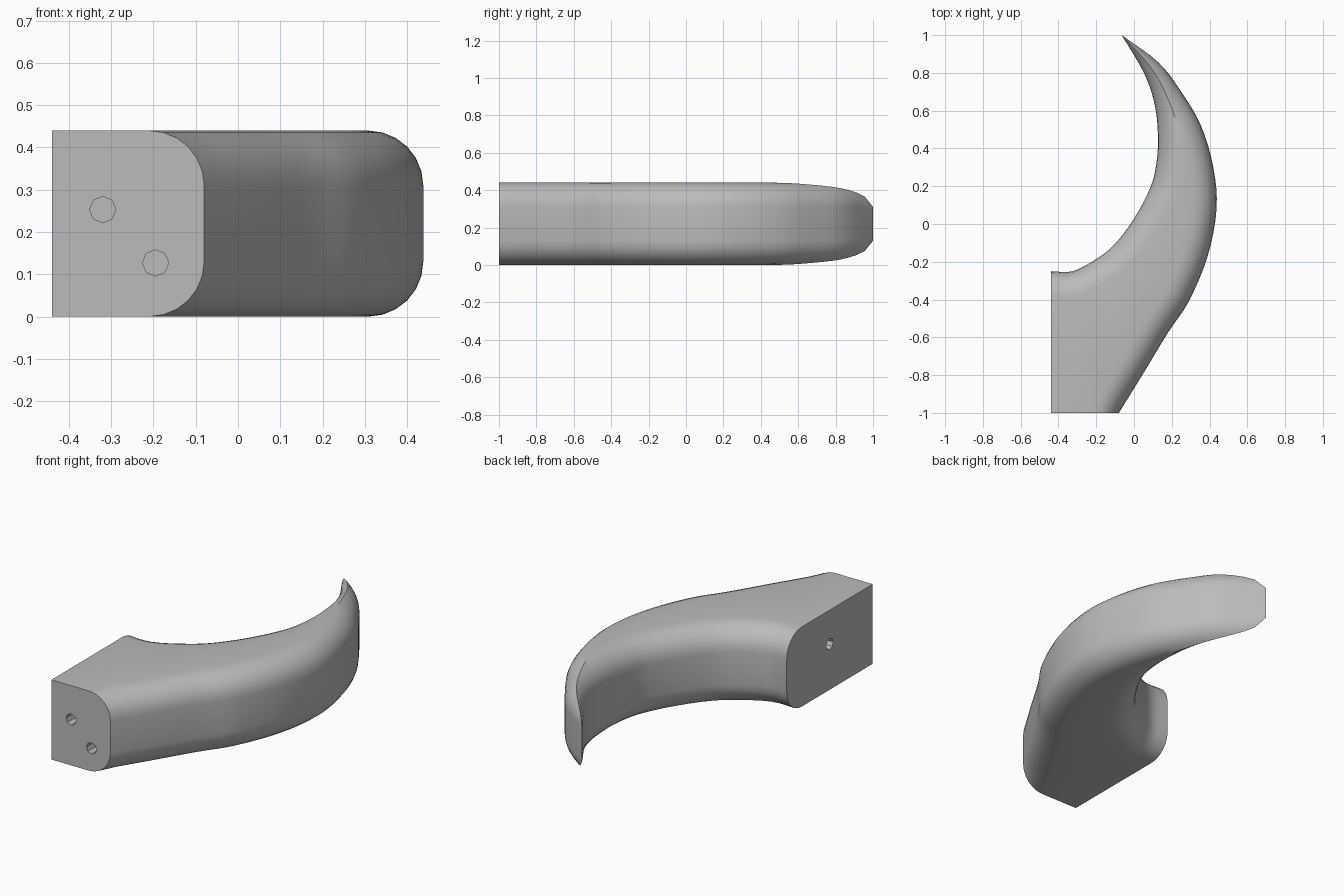
import bpy, bmesh, math
from mathutils import Vector

cube = bpy.data.objects.get("Cube")
if cube:
    bpy.data.objects.remove(cube)

H, R, ARC, SUB = 0.44, 0.13, 6, 4   # height, edge radius, arc steps, steps per span

grey = bpy.data.materials.new("plain grey")
grey.use_nodes = True
grey.diffuse_color = (0.5, 0.5, 0.5, 1)
grey.node_tree.nodes["Principled BSDF"].inputs["Base Color"].default_value = (0.5, 0.5, 0.5, 1)

# Matching points along the outer and inner edges, from the base to the tip
outer = [(-.08, -1), (.05, -.79), (.18, -.575), (.29, -.41), (.39, -.17), (.437, .08),
         (.42, .3), (.355, .52), (.25, .7), (.13, .855), (-.065, 1)]
inner = [(-.44, -.25), (-.325, -.25), (-.2, -.185), (-.1, -.105), (.005, .037), (.085, .19),
         (.115, .3), (.127, .44), (.112, .62), (.055, .795), (-.065, 1)]


def smooth_path(points):
    """Catmull-Rom curve through the points."""
    p = [Vector(q) for q in points]
    p = [2 * p[0] - p[1]] + p + [2 * p[-1] - p[-2]]
    path = []
    for i in range(1, len(p) - 2):
        a, b, c, d = p[i - 1:i + 3]
        for s in range(SUB):
            t = s / SUB
            path.append(b + (c - a) * t / 2 + (a - 2.5 * b + 2 * c - d / 2) * t * t
                        + (1.5 * (b - c) + (d - a) / 2) * t ** 3)
    return path + [p[-2]]


def inward(path, i, other):
    """Direction from an edge into the body, following the other edge where thin."""
    chord = other[i] - path[i]
    width = chord.length
    if width < 1e-4:
        return Vector((0, 0))
    tangent = path[min(i + 1, len(path) - 1)] - path[max(i - 1, 0)]
    normal = Vector((-tangent.y, tangent.x)).normalized()
    if normal.dot(chord) < 0:
        normal = -normal
    f = min(max((width - 2 * R) / 0.12, 0), 1)
    return chord.normalized().lerp(normal, f).normalized()


def rounded_side(p, u, width):
    """Edge profile from bottom to top, its roundings cut short where thin."""
    reach = min(R, width / 2)
    limit = math.acos(1 - reach / R)
    top = []
    for k in range(ARC + 1):
        a = limit * k / ARC
        q = p + u * R * (1 - math.cos(a))
        top.append((q.x, q.y, H - R + R * math.sin(a)))
    return [(x, y, H - z) for x, y, z in reversed(top)] + top


# Hook body: rounded sections joined along the two edges
out_path, in_path = smooth_path(outer), smooth_path(inner)
bm = bmesh.new()
rings = []
for i, (o, n) in enumerate(zip(out_path, in_path)):
    uo, un = inward(out_path, i, in_path), inward(in_path, i, out_path)
    if i == 0:
        uo, un = Vector((-1, 0)), Vector((0, -1))
    w = (n - o).length
    section = rounded_side(o, uo, w) + rounded_side(n, un, w)[::-1]
    rings.append([bm.verts.new(c) for c in section])
size = len(rings[0])
for a, b in zip(rings, rings[1:]):
    for k in range(size):
        m = (k + 1) % size
        bm.faces.new((a[k], a[m], b[m], b[k]))

# Square mounting corner closing the base
low, high = bm.verts.new((-.44, -1, 0)), bm.verts.new((-.44, -1, H))
front, side = rings[0][:size // 2], rings[0][size // 2:]
bm.faces.new(front + [high, low])
bm.faces.new(side + [low, high])
bm.faces.new((front[-1], side[0], high))
bm.faces.new((front[0], low, side[-1]))
bmesh.ops.remove_doubles(bm, verts=bm.verts, dist=1e-4)
bmesh.ops.dissolve_degenerate(bm, edges=bm.edges, dist=1e-5)
bmesh.ops.recalc_face_normals(bm, faces=bm.faces)
mesh = bpy.data.meshes.new("hook")
bm.to_mesh(mesh)
bm.free()
mesh.materials.append(grey)
hook = bpy.data.objects.new("hook", mesh)
bpy.context.collection.objects.link(hook)

# Screw holes: two in the front, one in the flat side
holes = [((-.32, -1, .253), (math.pi / 2, 0, 0)),
         ((-.195, -1, .127), (math.pi / 2, 0, 0)),
         ((-.44, -.625, .253), (0, math.pi / 2, 0))]
for place, turn in holes:
    bpy.ops.mesh.primitive_cylinder_add(vertices=8, radius=.031, depth=.5,
                                        location=place, rotation=turn)
    cutter = bpy.context.object
    cutter.name = "hole_cutter"
    cutter.hide_render = True
    cutter.data.materials.append(grey)
    cut = hook.modifiers.new("screw hole", 'BOOLEAN')
    cut.object, cut.operation, cut.solver = cutter, 'DIFFERENCE', 'EXACT'
    bpy.context.view_layer.objects.active = hook
    bpy.ops.object.modifier_apply(modifier=cut.name)
    bpy.data.objects.remove(cutter)

bpy.ops.object.select_all(action='DESELECT')
hook.select_set(True)
bpy.context.view_layer.objects.active = hook
bpy.ops.object.shade_smooth_by_angle(angle=math.radians(30))
